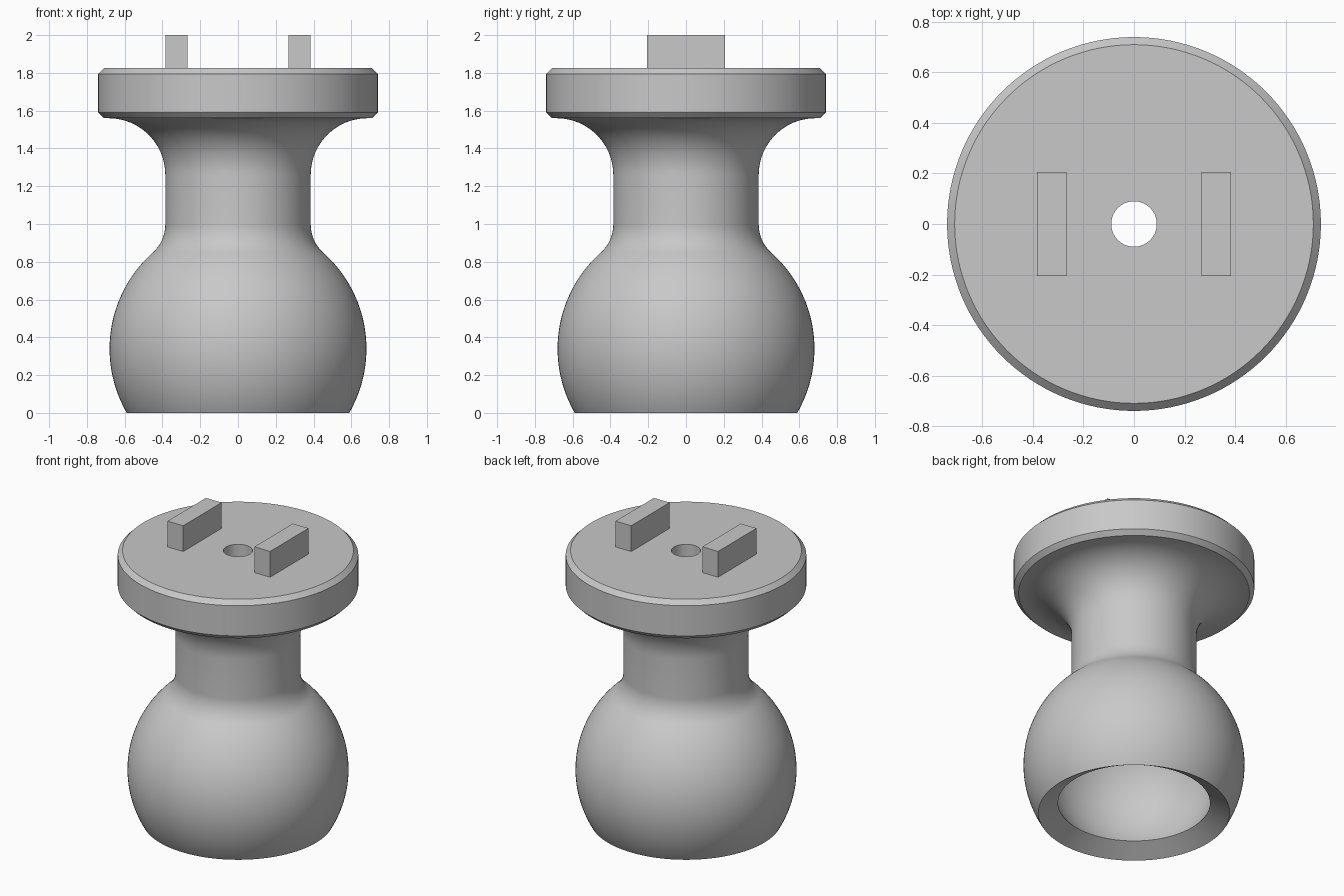
import bpy, bmesh
from math import sin, cos, radians, degrees, sqrt, atan2, pi, asin

cube = bpy.data.objects.get("Cube")
if cube:
    bpy.data.objects.remove(cube, do_unlink=True)

# Single flat colour
grey = bpy.data.materials.new("light_grey")
grey.use_nodes = True
colour = (0.58, 0.58, 0.58, 1)
grey.diffuse_color = colour
grey.node_tree.nodes["Principled BSDF"].inputs["Base Color"].default_value = colour


def make_object(name, bm):
    bmesh.ops.recalc_face_normals(bm, faces=bm.faces)
    mesh = bpy.data.meshes.new(name)
    bm.to_mesh(mesh)
    bm.free()
    mesh.materials.append(grey)
    obj = bpy.data.objects.new(name, mesh)
    bpy.context.collection.objects.link(obj)
    return obj


def arc(r, z, radius, start, end, steps):
    """Profile points on a circle centred at (r, z), angles in degrees."""
    angles = [radians(start + (end - start) * i / steps) for i in range(steps + 1)]
    return [(r + radius * cos(a), z + radius * sin(a)) for a in angles]


# Main dimensions
ball_r, ball_z, cavity_r = 0.68, 0.34, 0.54
neck_r, hole_r = 0.385, 0.09
blend, flare = 0.2, 0.3
flange_r, flange_low, flange_top, chamfer = 0.74, 1.56, 1.825, 0.03

# Tangent blend between the ball and the neck
blend_r = neck_r + blend
blend_z = ball_z + sqrt((ball_r + blend) ** 2 - blend_r ** 2)
tangent = degrees(atan2(blend_z - ball_z, blend_r))
rim = degrees(asin(ball_z / ball_r))
hole_angle = degrees(atan2(sqrt(cavity_r ** 2 - hole_r ** 2), hole_r))

# Closed profile: outside of ball, neck, flange, then bore and cavity
profile = arc(0, ball_z, ball_r, -rim, tangent, 40)
profile += arc(blend_r, blend_z, blend, 180 + tangent, 180, 12)[1:]
profile += arc(neck_r + flare, flange_low - flare, flare, 180, 90, 20)
profile += [
    (flange_r - chamfer, flange_low),
    (flange_r, flange_low + chamfer),
    (flange_r, flange_top - chamfer),
    (flange_r - chamfer, flange_top),
    (hole_r, flange_top),
]
profile += arc(0, ball_z, cavity_r, hole_angle, -rim, 40)

# Turned body
bm = bmesh.new()
verts = [bm.verts.new((r, 0, z)) for r, z in profile]
edges = [bm.edges.new((v, verts[i - 1])) for i, v in enumerate(verts)]
bmesh.ops.spin(bm, geom=verts + edges, cent=(0, 0, 0), axis=(0, 0, 1),
               angle=2 * pi, steps=128)
bmesh.ops.remove_doubles(bm, verts=bm.verts, dist=0.0001)
body = make_object("ball_stem_and_flange", bm)
bpy.ops.object.select_all(action="DESELECT")
body.select_set(True)
bpy.context.view_layer.objects.active = body
bpy.ops.object.shade_smooth_by_angle(angle=radians(30))

# Two locating keys on the flange
for side, name in ((1, "left_key"), (-1, "right_key")):
    bm = bmesh.new()
    bmesh.ops.create_cube(bm, size=1)
    bottom = flange_top - 0.005
    bmesh.ops.scale(bm, vec=(0.118, 0.412, 2 - bottom), verts=bm.verts)
    bmesh.ops.translate(bm, vec=(side * 0.326, 0, (2 + bottom) / 2), verts=bm.verts)
    make_object(name, bm)
